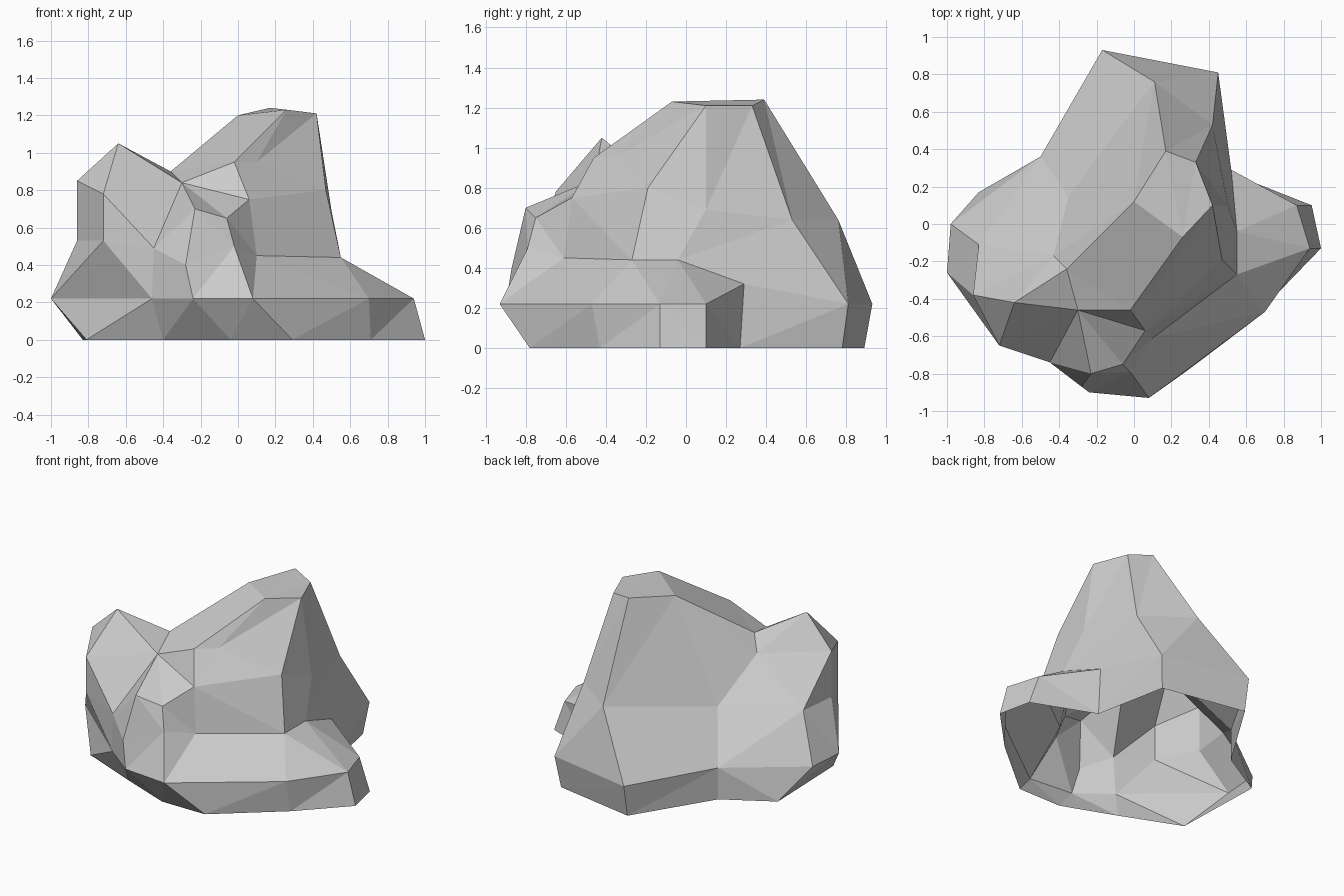
import bpy
import bmesh

# Remove the default cube only
default_cube = bpy.data.objects.get("Cube")
if default_cube:
    bpy.data.objects.remove(default_cube, do_unlink=True)


def make_material(name, colour):
    material = bpy.data.materials.new(name)
    material.use_nodes = True
    material.diffuse_color = colour
    material.node_tree.nodes["Principled BSDF"].inputs["Base Color"].default_value = colour
    return material


def repeat(points, counts):
    """Repeat chosen ring points so that every ring has the same column count."""
    return [p for i, p in enumerate(points) for _ in range(counts.get(i, 1))]


class Shell:
    """Collects bands and fans of faces into one welded open surface."""

    def __init__(self):
        self.bm = bmesh.new()
        self.cache = {}

    def vert(self, point):
        if point not in self.cache:
            self.cache[point] = self.bm.verts.new(point)
        return self.cache[point]

    def face(self, *points):
        corners = list(dict.fromkeys(points))
        if len(corners) > 2:
            self.bm.faces.new([self.vert(p) for p in corners])

    def band(self, lower, upper):
        for i in range(len(lower)):
            j = (i + 1) % len(lower)
            self.face(lower[i], lower[j], upper[j], upper[i])

    def fan(self, centre, chain):
        for a, b in zip(chain, chain[1:]):
            self.face(centre, a, b)

    def finish(self, name, material):
        bmesh.ops.triangulate(self.bm, faces=self.bm.faces[:], quad_method='BEAUTY')
        mesh = bpy.data.meshes.new(name)
        self.bm.to_mesh(mesh)
        self.bm.free()
        mesh.materials.append(material)
        obj = bpy.data.objects.new(name, mesh)
        bpy.context.scene.collection.objects.link(obj)
        return obj


# Ground outline, counter-clockwise from the left front
ground = [(x, y, 0.0) for x, y in (
    (-.81, -.47), (-.40, -.64), (-.04, -.78), (.29, -.78), (.71, -.43), (1.0, -.13),
    (.95, .10), (.52, .27), (.42, .78), (-.17, .89), (-.50, .36), (-.83, .17))]

# Ledge above the ground, with one raised corner behind the side foot
ledge = [(x, y, .22) for x, y in (
    (-1.0, -.26), (-.46, -.73), (-.24, -.90), (.08, -.93), (.70, -.47), (.94, -.13),
    (.87, .10), (.52, .29), (.45, .81), (-.17, .93), (-.50, .36), (-.98, .0))]
ledge[7] = (.52, .29, .32)

# Waist of the rock
waist = [
    (-.86, -.38, .53), (-.72, -.65, .53), (-.45, -.74, .49), (-.28, -.87, .40),
    (-.02, -.79, .50), (.10, -.61, .45), (.55, -.27, .44), (.55, -.04, .44),
    (.42, .53, .64), (.11, .76, .64), (-.35, .15, .53), (-.83, -.11, .53)]

# Shoulder, where the lumps and the peak separate
shoulder = [
    (-.86, -.38, .85), (-.72, -.65, .78), (-.30, -.46, .84), (-.23, -.80, .70),
    (-.06, -.75, .65), (.06, -.57, .75), (.47, -.19, .80), (.50, .10, .69),
    (.33, .33, 1.21), (.17, .39, 1.24), (.0, .12, 1.20), (-.43, -.17, .80)]

# Free points on the crown
lump_top = (-.64, -.42, 1.05)
saddle = (-.36, -.24, .90)
front_brow = (-.02, -.46, .95)
brow_side = (.10, -.36, .95)
peak_front = (.26, -.07, 1.23)
peak_side = (.42, .10, 1.21)

# Bands around the rock
lower_columns = {1: 2, 3: 2}
upper_columns = {7: 3}
rings = [repeat(ground, lower_columns), repeat(ledge, lower_columns),
         repeat(waist, upper_columns), repeat(shoulder, upper_columns)]
rock = Shell()
for lower, upper in zip(rings, rings[1:]):
    rock.band(lower, upper)

# Crown: side lump, front lump, brow, peak and saddle
(lump_back, lump_front, notch, nose_left, nose_right, cheek,
 ridge, flank, peak_back, peak_rear, peak_left, valley) = (
    shoulder[0], *shoulder[1:])
rock.fan(lump_top, [valley, lump_back, lump_front, notch, saddle, valley])
rock.fan(notch, [nose_left, nose_right, cheek, front_brow])
rock.fan(brow_side, [front_brow, cheek, ridge, peak_side, peak_front, front_brow])
rock.fan(peak_side, [ridge, flank, peak_back])
rock.fan(peak_front, [peak_side, peak_back, peak_rear, peak_left])
rock.fan(front_brow, [peak_front, peak_left, saddle, notch])
rock.fan(saddle, [peak_left, valley])

rock.finish("rock", make_material("stone grey", (.6, .6, .6, 1.0)))
